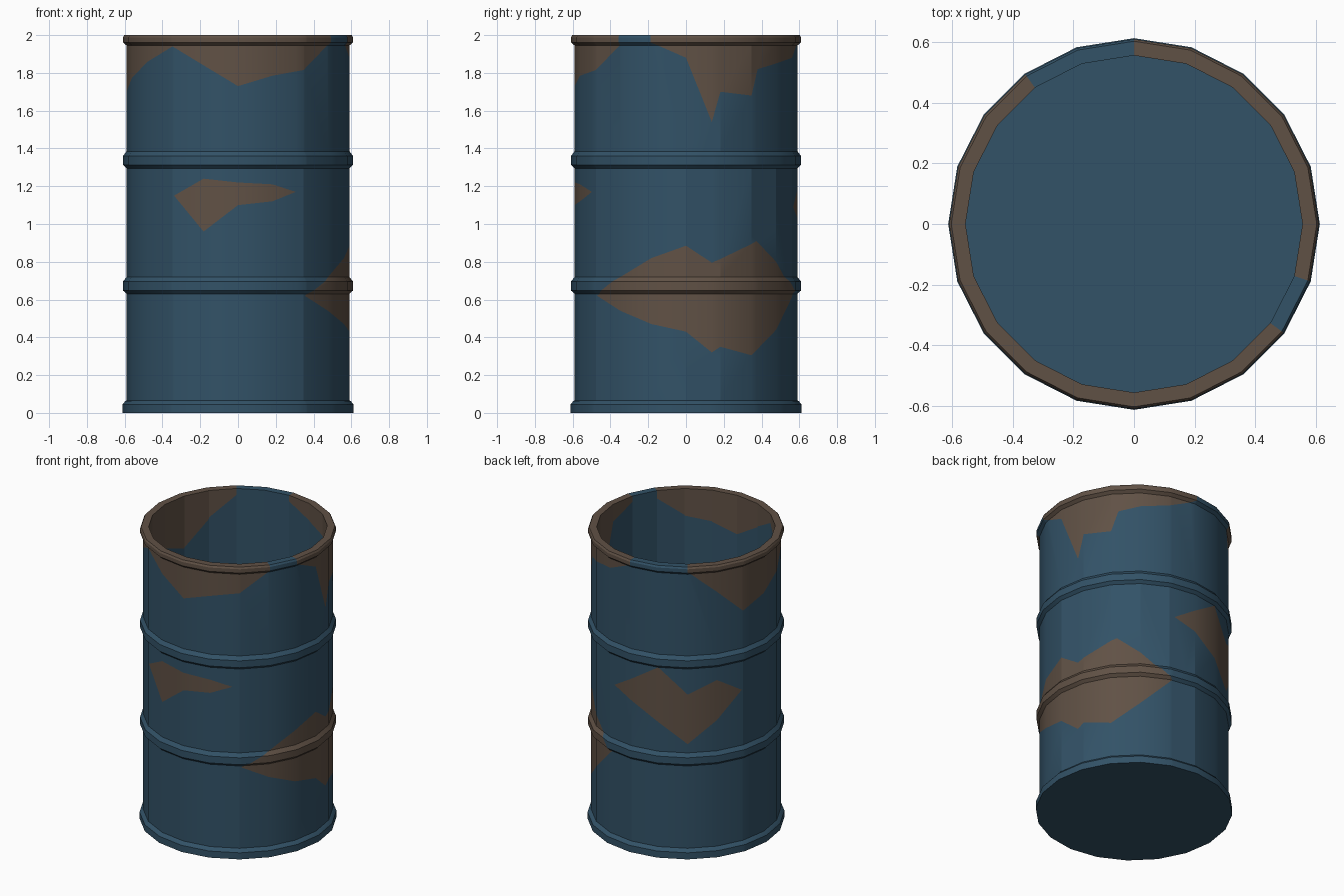
import bpy, bmesh, math
from mathutils import Vector

if "Cube" in bpy.data.objects:
    bpy.data.objects.remove(bpy.data.objects["Cube"])

N, R = 20, 0.59
STEP = 2 * math.pi / N
HALF = R * math.sin(STEP / 2)

# wall section (radius, height): outside going up, over the lip, down inside
profile = [(.612, 0), (.612, .045), (.597, .062), (R, .066),
           (R, .63), (.609, .648), (.609, .695), (R, .72),
           (R, 1.295), (.609, 1.313), (.609, 1.36), (R, 1.385),
           (R, 1.945), (.609, 1.962), (.609, 1.988), (.602, 2.0),
           (.555, 2.0), (.555, .04)]

# rust patches: upper and lower outline, (column number around the drum, height)
patches = [
    # front patch
    ([(13.05, 1.15), (14, 1.24), (15, 1.22), (16, 1.21), (16.75, 1.17)],
     [(13.05, 1.15), (14, .96), (15, 1.10), (16, 1.12), (16.75, 1.17)]),
    # right patch
    ([(-2.95, .62), (-2, .72), (-1, .82), (0, .885), (.75, .795), (2.2, .91), (3, .80), (4.1, .63)],
     [(-2.95, .62), (-2, .54), (-1, .47), (0, .43), (.75, .32), (1, .35), (2, .305), (3, .44), (4.1, .63)]),
    # back patch
    ([(4.2, 1.09), (5, 1.18), (6, 1.295), (7, 1.12), (8, 1.205), (8.95, 1.10)],
     [(4.2, 1.09), (5, 1.03), (6, .92), (7, .78), (8, .93), (8.95, 1.10)]),
    # rust hanging from the rim, left and front
    ([(7, 2.1), (18, 2.1)],
     [(7, 1.96), (8, 1.81), (9, 1.64), (10, 1.70), (11, 1.775), (12, 1.86), (13, 1.94),
      (14, 1.84), (15, 1.73), (16, 1.785), (17, 1.815), (18, 1.95)]),
    # rust hanging from the rim, right and back
    ([(-1, 2.1), (5, 2.1)],
     [(-1, 1.96), (0, 1.88), (.75, 1.54), (1, 1.70), (2, 1.68), (2.25, 1.82), (3, 1.85),
      (4, 1.88), (5, 1.96)]),
]


def height_at(line, u):
    for (u0, z0), (u1, z1) in zip(line, line[1:]):
        if u0 <= u <= u1:
            return z0 + (z1 - z0) * (u - u0) / (u1 - u0)
    return None


def is_rust(u, z):
    for upper, lower in patches:
        for v in (u, u - N):
            hi, lo = height_at(upper, v), height_at(lower, v)
            if hi is not None and lo is not None and lo < z < hi:
                return True
    return False


def ring_point(i, r, z):
    return Vector((r * math.cos(i * STEP), r * math.sin(i * STEP), z))


def cut(bm, co, no):
    bmesh.ops.bisect_plane(bm, geom=bm.verts[:] + bm.edges[:] + bm.faces[:],
                           dist=1e-5, plane_co=co, plane_no=no)


def add_column(bm, i):
    """One flat side of the drum, cut along the rust outlines and coloured."""
    n = ring_point(i + .5, 1, 0)
    t = Vector((-n.y, n.x, 0))
    part = bmesh.new()
    rows = [[part.verts.new(ring_point(j, r, z)) for j in (i, i + 1)] for r, z in profile]
    for a, b in zip(rows, rows[1:]):
        part.faces.new((a[0], a[1], b[1], b[0]))

    def on_side(u, z):
        return n * R + t * ((u - i - .5) * 2 * HALF) + Vector((0, 0, z))

    for upper, lower in patches:
        for line in (upper, lower):
            for shift in (0, N):
                pts = [(u + shift, z) for u, z in line]
                for (u0, z0), (u1, z1) in zip(pts, pts[1:]):
                    if u1 <= i or u0 >= i + 1:
                        continue
                    p0, p1 = on_side(u0, z0), on_side(u1, z1)
                    cut(part, p0, (p1 - p0).cross(n).normalized())
                for u, z in pts:
                    if i < u < i + 1:
                        cut(part, on_side(u, z), t)

    made = {v: bm.verts.new(v.co) for v in part.verts}
    for f in part.faces:
        c = f.calc_center_median()
        g = bm.faces.new([made[v] for v in f.verts])
        g.material_index = int(is_rust(i + .5 + c.dot(t) / (2 * HALF), c.z))
    part.free()


def material(name, rgb):
    m = bpy.data.materials.new(name)
    m.diffuse_color = (*rgb, 1)
    m.use_nodes = True
    m.node_tree.nodes["Principled BSDF"].inputs["Base Color"].default_value = m.diffuse_color
    return m


# drum wall
bm = bmesh.new()
for i in range(N):
    add_column(bm, i)
# underside and inside floor
bm.faces.new([bm.verts.new(ring_point(-i, *profile[0])) for i in range(N)])
bm.faces.new([bm.verts.new(ring_point(i, *profile[-1])) for i in range(N)])
bmesh.ops.remove_doubles(bm, verts=bm.verts[:], dist=2e-4)

mesh = bpy.data.meshes.new("drum")
bm.to_mesh(mesh)
bm.free()
mesh.materials.append(material("blue paint", (.032, .084, .135)))
mesh.materials.append(material("brown rust", (.118, .083, .060)))
drum = bpy.data.objects.new("drum", mesh)
bpy.context.collection.objects.link(drum)
bpy.context.view_layer.objects.active = drum
drum.select_set(True)
bpy.ops.object.shade_smooth_by_angle(angle=math.radians(25))
